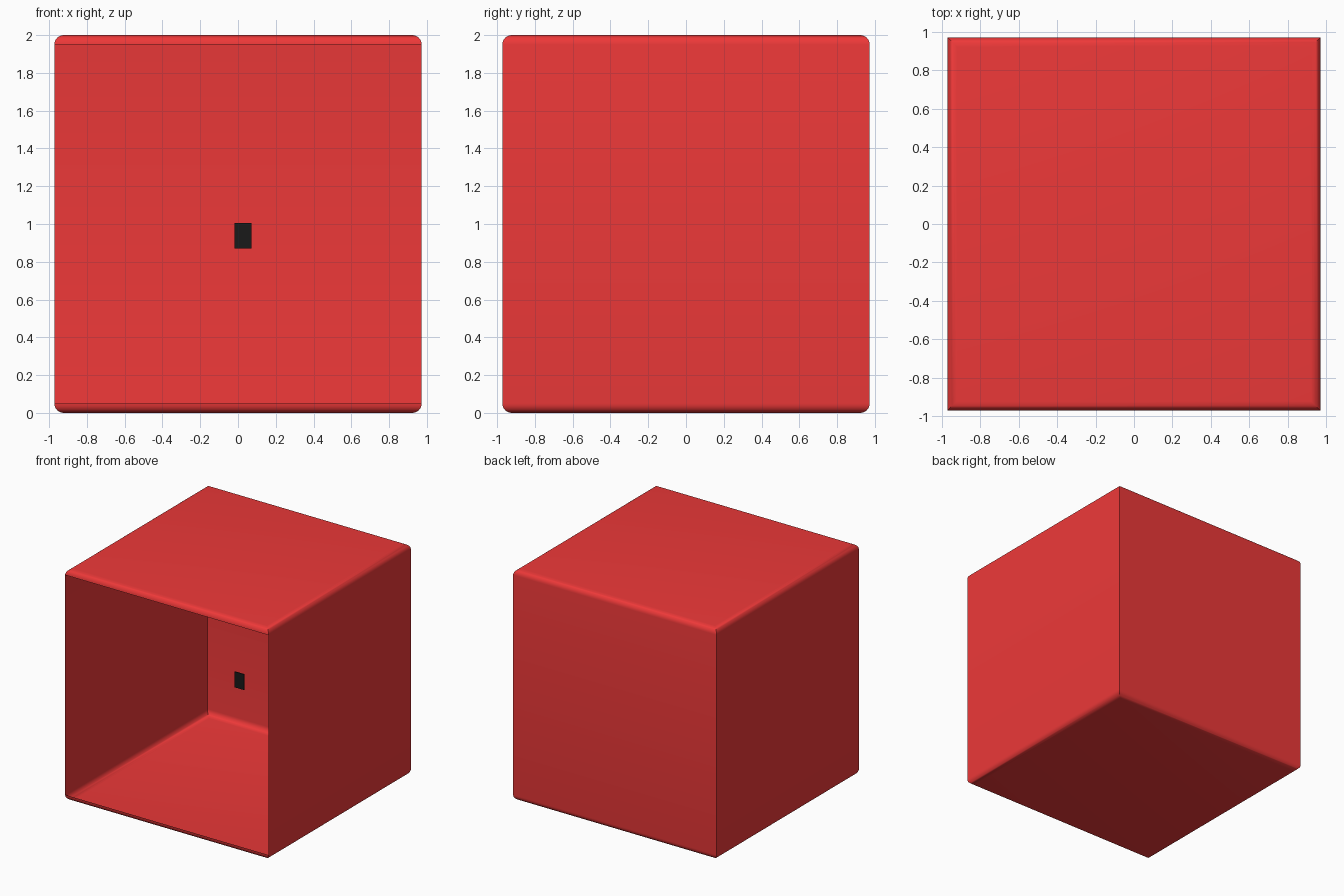
import bpy, bmesh, math
from mathutils import Matrix

if "Cube" in bpy.data.objects:
    bpy.data.objects.remove(bpy.data.objects["Cube"])


def material(name, color):
    mat = bpy.data.materials.new(name)
    mat.diffuse_color = color
    mat.use_nodes = True
    mat.node_tree.nodes["Principled BSDF"].inputs["Base Color"].default_value = mat.diffuse_color
    return mat


def add_object(name, bm, mat):
    bmesh.ops.recalc_face_normals(bm, faces=bm.faces)
    mesh = bpy.data.meshes.new(name)
    bm.to_mesh(mesh)
    bm.free()
    obj = bpy.data.objects.new(name, mesh)
    bpy.context.collection.objects.link(obj)
    mesh.materials.append(mat)
    bpy.ops.object.select_all(action='DESELECT')
    obj.select_set(True)
    bpy.context.view_layer.objects.active = obj
    bpy.ops.object.shade_smooth_by_angle(angle=math.radians(35))
    return obj


red = material("red", (0.85, 0.04, 0.04, 1))
black = material("black", (0.01, 0.01, 0.01, 1))

# Thin shell: top and bottom edges rounded, vertical edges sharp, front open
bm = bmesh.new()
bmesh.ops.create_cube(bm, size=1, matrix=Matrix.Translation((0, 0, 1)) @ Matrix.Diagonal((1.945, 1.945, 2, 1)))
level = [e for e in bm.edges if abs(e.verts[0].co.z - e.verts[1].co.z) < 0.01]
bmesh.ops.bevel(bm, geom=level, offset=0.05, segments=6, profile=0.5, affect='EDGES')
bm.normal_update()
front = [f for f in bm.faces if f.normal.y < -0.99 and f.calc_area() > 1]
bmesh.ops.delete(bm, geom=front, context='FACES')
add_object("box_shell", bm, red)

# Small flat plate hanging in the middle, in an upper and a lower piece
for name, low, high in (("plate_upper", 0.93, 1.005), ("plate_lower", 0.87, 0.93)):
    bm = bmesh.new()
    bmesh.ops.create_cube(bm, size=1, matrix=Matrix.Translation((0.027, -0.015, (low + high) / 2))
                          @ Matrix.Diagonal((0.09, 0.008, high - low, 1)))
    add_object(name, bm, black)
